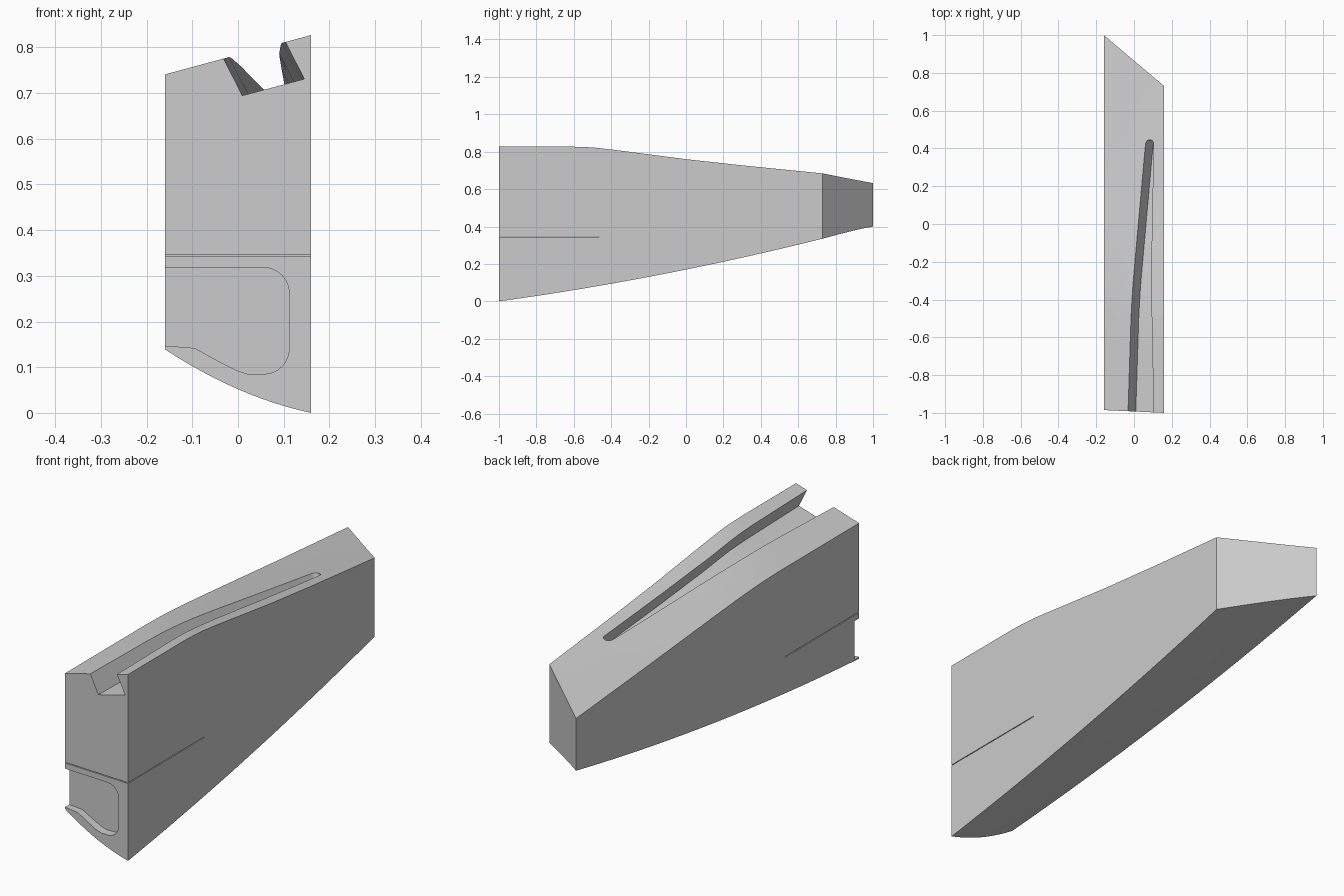
import bpy, bmesh, math
from mathutils import Vector

if "Cube" in bpy.data.objects:
    bpy.data.objects.remove(bpy.data.objects["Cube"])

HALF = 0.16  # half thickness of the body

grey = bpy.data.materials.new("plain grey")
grey.use_nodes = True
grey.diffuse_color = (0.6, 0.6, 0.6, 1)
grey.node_tree.nodes["Principled BSDF"].inputs["Base Color"].default_value = (0.6, 0.6, 0.6, 1)


def lerp(a, b, t):
    return a + (b - a) * t


def sample(points, y):
    """Piecewise linear profile lookup."""
    for (y0, z0), (y1, z1) in zip(points, points[1:]):
        if y <= y1:
            break
    return lerp(z0, z1, (y - y0) / (y1 - y0))


TOP_LEFT = [(-1, .741), (-.42, .741), (-.3, .738), (-.15, .729), (0, .717), (.5, .673), (1, .632)]
TOP_RIGHT = [(-1, .827), (-.6, .827), (-.5, .823), (-.4, .812), (0, .76), (.3, .727), (.73, .684), (1, .66)]


def top_z(x, y):
    return lerp(sample(TOP_LEFT, y), sample(TOP_RIGHT, y), (x + HALF) / (2 * HALF))


def bottom_z(x, y):
    u = (x + HALF) / (2 * HALF)
    left = .138 + .1 * (y + 1) + .031 * y * (y + 1)
    right = .17 * (y + 1) + .0324 * y * (y + 1)
    sag = .036 * (1 - y) * u * (1 - u)
    return lerp(left, right, u) - sag


def loft(name, rings):
    """Closed solid through a list of equal-sized rings."""
    bm = bmesh.new()
    loops = [[bm.verts.new(p) for p in ring] for ring in rings]
    n = len(loops[0])
    for a, b in zip(loops, loops[1:]):
        for i in range(n):
            j = (i + 1) % n
            bm.faces.new((a[i], a[j], b[j], b[i]))
    bm.faces.new(loops[0])
    bm.faces.new(loops[-1])
    bmesh.ops.recalc_face_normals(bm, faces=bm.faces)
    mesh = bpy.data.meshes.new(name)
    bm.to_mesh(mesh)
    bm.free()
    mesh.materials.append(grey)
    obj = bpy.data.objects.new(name, mesh)
    bpy.context.collection.objects.link(obj)
    return obj


# Tapered body with slanted ends
COLS, ROWS = 12, 40
xs = [lerp(-HALF, HALF, i / COLS) for i in range(COLS + 1)]
rings = []
for r in range(ROWS + 1):
    ring = []
    for pts, height in ((xs, bottom_z), (xs[::-1], top_z)):
        for x in pts:
            u = (x + HALF) / (2 * HALF)
            y = lerp(lerp(-.985, -1, u), lerp(1, .73, u), r / ROWS)
            ring.append(Vector((x, y, height(x, y))))
    rings.append(ring)
body = loft("body", rings)

# Leaning groove in the top, narrowing to a round end
GROOVE_LEFT = [(-1.1, -.035), (-.5, -.016), (-.4, -.011), (-.3, -.004), (.44, .062)]
GROOVE_RIGHT = [(-1.1, .106), (-.3, .09), (.44, .104)]
LEAN = Vector((.041, 0, -.081))
END, RADIUS = .425, .021
stations = [lerp(-1.05, END, i / 24) for i in range(25)]
stations += [END + RADIUS * math.sin(math.radians(a)) for a in (20, 40, 55, 70, 80, 87)]
rings = []
for y in stations:
    left, right = sample(GROOVE_LEFT, y), sample(GROOVE_RIGHT, y)
    if y > END:
        mid = (left + right) / 2
        half = math.sqrt(RADIUS ** 2 - (y - END) ** 2)
        left, right = mid - half, mid + half
    yc = max(y, -1)
    a = Vector((left, y, top_z(left, yc)))
    b = Vector((right, y, top_z(right, yc)))
    rings.append([a - LEAN, b - LEAN, b + LEAN, a + LEAN])
groove = loft("groove_cutter", rings)


def prism(name, outline, y0, y1):
    return loft(name, [[Vector((x, y, z)) for x, z in outline] for y in (y0, y1)])


# Shallow front pocket open to one side
def arc(cx, cz, r, start, end):
    return [(cx + r * math.cos(math.radians(lerp(start, end, i / 8))),
             cz + r * math.sin(math.radians(lerp(start, end, i / 8)))) for i in range(9)]


outline = [(-.2, .147), (-.2, .318)]
outline += arc(.056, .262, .056, 90, 0) + arc(.056, .141, .056, 0, -90)
outline += [(.022, .085), (-.005, .094), (-.05, .117), (-.095, .142), (-.158, .147)]
pocket = prism("pocket_cutter", outline, -1.1, -.955)

# Thin slit through the front end
slit = prism("slit_cutter", [(-.3, .343), (.3, .343), (.3, .3465), (-.3, .3465)], -1.1, -.465)

for cutter in (groove, pocket, slit):
    mod = body.modifiers.new(cutter.name, 'BOOLEAN')
    mod.operation = 'DIFFERENCE'
    mod.solver = 'EXACT'
    mod.object = cutter

# Apply the cuts and remove the cutters
bpy.context.view_layer.update()
final = bpy.data.meshes.new_from_object(body.evaluated_get(bpy.context.evaluated_depsgraph_get()))
body.modifiers.clear()
body.data = final
for cutter in (groove, pocket, slit):
    bpy.data.objects.remove(cutter)

bpy.ops.object.select_all(action='DESELECT')
body.select_set(True)
bpy.context.view_layer.objects.active = body
bpy.ops.object.shade_smooth_by_angle(angle=math.radians(20))
